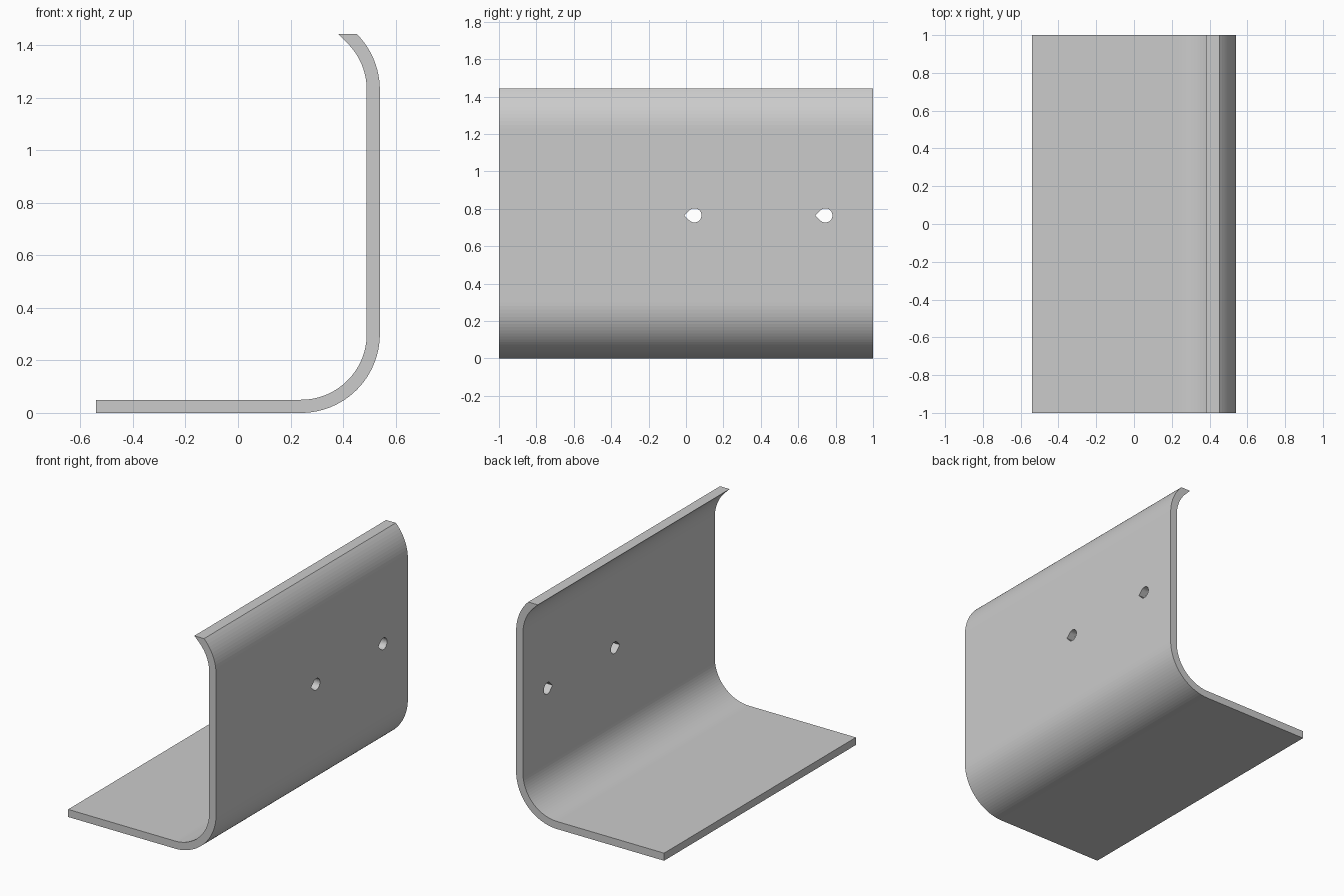
import bpy, bmesh
from math import sin, cos, radians

default = bpy.data.objects.get("Cube")
if default:
    bpy.data.objects.remove(default, do_unlink=True)

grey = bpy.data.materials.new("plain_grey")
grey.use_nodes = True
colour = (0.6, 0.6, 0.6, 1)
grey.diffuse_color = colour
grey.node_tree.nodes["Principled BSDF"].inputs["Base Color"].default_value = colour


def arc(cx, cz, r, start, end, steps):
    angles = [radians(start + (end - start) * i / steps) for i in range(steps + 1)]
    return [(cx + r * cos(a), cz + r * sin(a)) for a in angles]


def prism(name, points, offset):
    """Closed 3D outline extruded by the offset into a solid."""
    bm = bmesh.new()
    face = bm.faces.new([bm.verts.new(p) for p in points])
    new = bmesh.ops.extrude_face_region(bm, geom=[face])["geom"]
    bmesh.ops.translate(bm, vec=offset,
                        verts=[v for v in new if isinstance(v, bmesh.types.BMVert)])
    bmesh.ops.recalc_face_normals(bm, faces=bm.faces)
    mesh = bpy.data.meshes.new(name)
    bm.to_mesh(mesh)
    bm.free()
    mesh.materials.append(grey)
    obj = bpy.data.objects.new(name, mesh)
    bpy.context.collection.objects.link(obj)
    return obj


# Bent sheet: flat base, rounded bend, upright wall, curled lip cut level
bend_x, low_z, high_z = 0.24, 0.30, 1.23
outer, inner = 0.30, 0.25
top = high_z + outer * sin(radians(45))
lip = arc(bend_x, high_z, inner, 45, 0, 12)
profile = [(-0.54, 0)]
profile += arc(bend_x, low_z, outer, -90, 0, 24)
profile += arc(bend_x, high_z, outer, 0, 45, 12)
profile += [(lip[0][0] - (top - lip[0][1]), top)] + lip
profile += arc(bend_x, low_z, inner, 0, -90, 24)
profile += [(-0.54, low_z - inner)]
bracket = prism("bent_bracket", [(x, -1, z) for x, z in profile], (0, 2, 0))

# Teardrop screw holes through the wall
radius, hole_z = 0.038, 0.765
for hole_y in (0.045, 0.745):
    outline = arc(hole_y, hole_z, radius, -135, 135, 24)
    outline.append((hole_y - radius * 2 ** 0.5, hole_z))
    cutter = prism("hole_cutter", [(0.4, y, z) for y, z in outline], (0.3, 0, 0))
    cutter.hide_render = True
    cut = bracket.modifiers.new("screw_hole", 'BOOLEAN')
    cut.operation = 'DIFFERENCE'
    cut.solver = 'EXACT'
    cut.object = cutter
    bpy.context.view_layer.objects.active = bracket
    bpy.ops.object.modifier_apply(modifier=cut.name)
    bpy.data.objects.remove(cutter, do_unlink=True)
